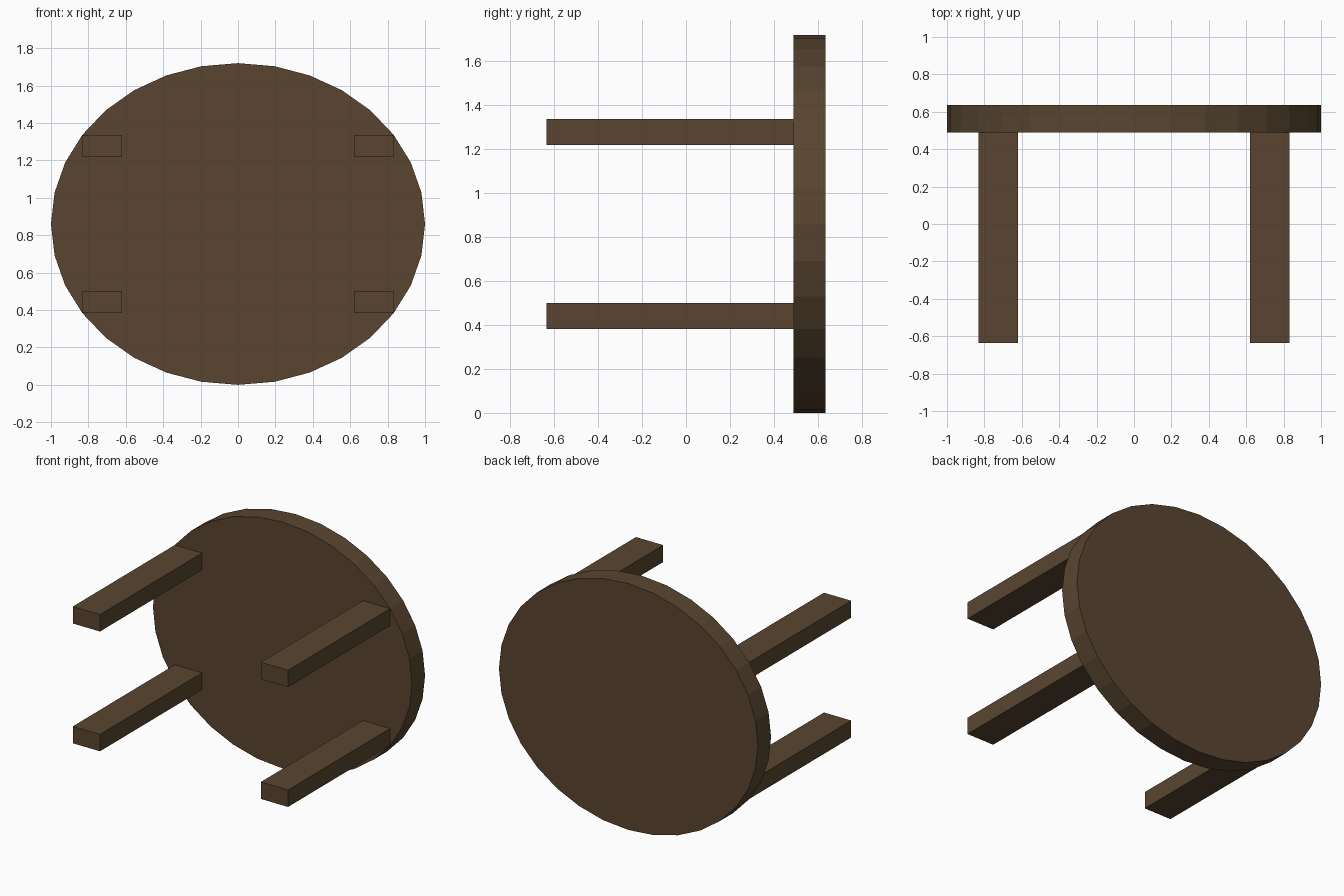
import bpy
import math

if "Cube" in bpy.data.objects:
    bpy.data.objects.remove(bpy.data.objects["Cube"])

wood = bpy.data.materials.new("dark brown wood")
wood.diffuse_color = (0.1, 0.06, 0.03, 1)
wood.use_nodes = True
wood.node_tree.nodes["Principled BSDF"].inputs["Base Color"].default_value = wood.diffuse_color

CZ = 0.86                      # height of the table top's centre
TOP_Y0, TOP_Y1 = 0.49, 0.635   # table top thickness range
LEG_END = -0.635


def finish(obj, name):
    obj.name = name
    obj.data.materials.append(wood)
    bpy.ops.object.transform_apply(location=False, rotation=True, scale=True)


# Oval table top, standing on its edge
bpy.ops.mesh.primitive_cylinder_add(
    vertices=32, radius=1, depth=TOP_Y1 - TOP_Y0,
    location=(0, (TOP_Y0 + TOP_Y1) / 2, CZ), rotation=(math.pi / 2, 0, 0))
top = bpy.context.object
top.scale = (1, CZ, 1)
finish(top, "table_top")

# Four rectangular legs pointing to the front
for sx, side in ((-1, "left"), (1, "right")):
    for sz, level in ((-1, "lower"), (1, "upper")):
        bpy.ops.mesh.primitive_cube_add(
            size=1, location=(sx * 0.726, (LEG_END + TOP_Y0) / 2, CZ + sz * 0.418))
        leg = bpy.context.object
        leg.scale = (0.21, TOP_Y0 - LEG_END, 0.118)
        finish(leg, f"{level}_{side}_leg")
